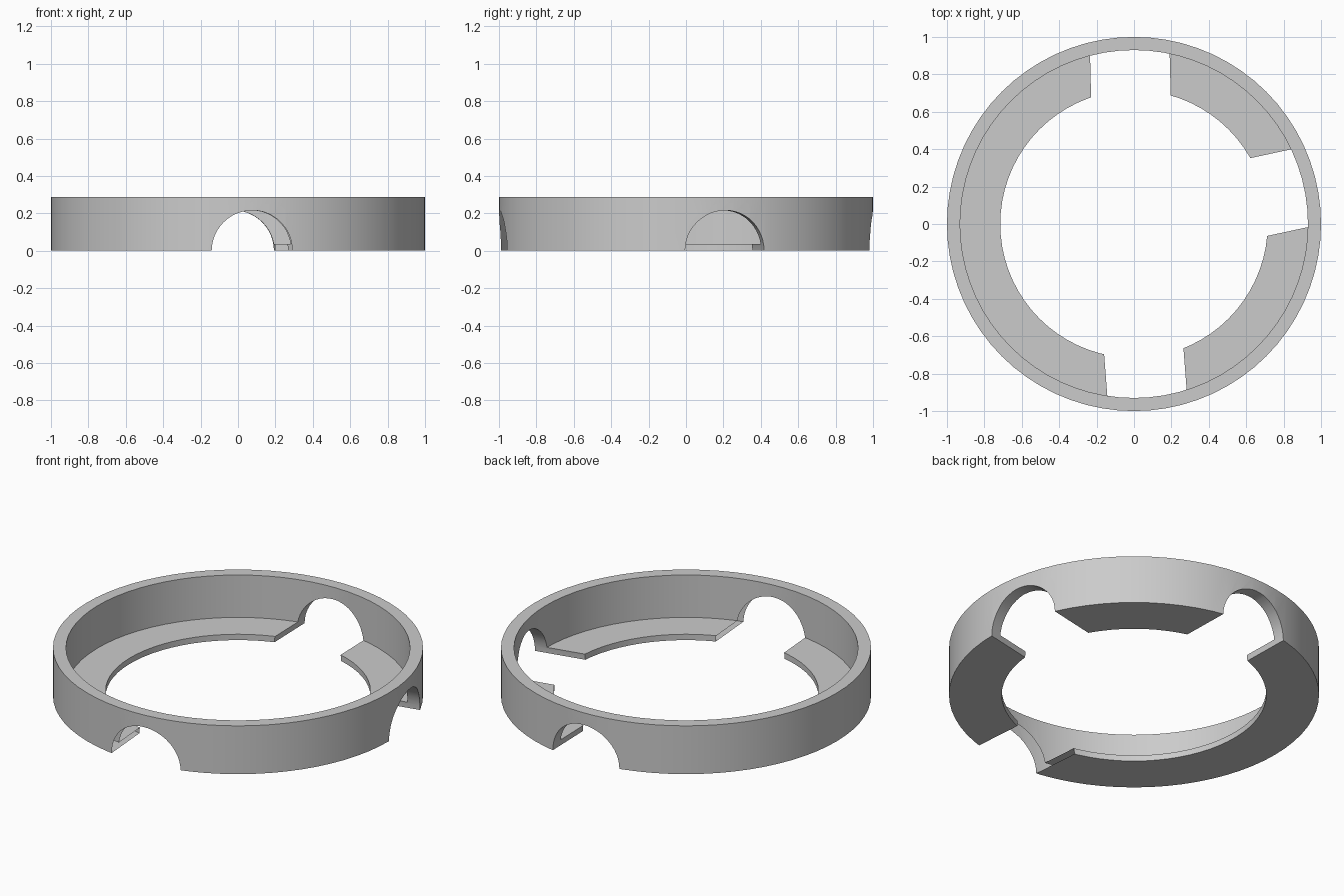
import bpy, bmesh
from math import radians, pi, cos, sin
from mathutils import Matrix, Vector

if "Cube" in bpy.data.objects:
    bpy.data.objects.remove(bpy.data.objects["Cube"])

SEGMENTS = 72
NOTCH_RADIUS = 0.216
NOTCH_ANGLES = (12.2, 91.4, -85.6)

grey = bpy.data.materials.new("plain grey")
grey.use_nodes = True
colour = (0.6, 0.6, 0.6, 1)
grey.diffuse_color = colour
grey.node_tree.nodes["Principled BSDF"].inputs["Base Color"].default_value = colour


def make_object(name, bm):
    bmesh.ops.recalc_face_normals(bm, faces=bm.faces)
    mesh = bpy.data.meshes.new(name)
    bm.to_mesh(mesh)
    bm.free()
    obj = bpy.data.objects.new(name, mesh)
    bpy.context.collection.objects.link(obj)
    obj.data.materials.append(grey)
    return obj


# Ring: L-shaped section (tall wall, thin inner ledge) spun around z
profile = [(0.715, 0), (1, 0), (1, 0.288), (0.93, 0.288), (0.93, 0.035), (0.715, 0.035)]
bm = bmesh.new()
verts = [bm.verts.new((r, 0, z)) for r, z in profile]
edges = [bm.edges.new((v, verts[(i + 1) % len(verts)])) for i, v in enumerate(verts)]
bmesh.ops.spin(bm, geom=verts + edges, cent=(0, 0, 0), axis=(0, 0, 1),
               angle=2 * pi, steps=SEGMENTS, use_merge=True)
bmesh.ops.remove_doubles(bm, verts=bm.verts, dist=0.0001)
ring = make_object("ledged_ring", bm)

# Arched notches: radial cylinders through the wall and ledge
for i, degrees in enumerate(NOTCH_ANGLES):
    a = radians(degrees)
    direction = Vector((cos(a), sin(a), 0))
    bm = bmesh.new()
    bmesh.ops.create_cone(
        bm, cap_ends=True, segments=48, radius1=NOTCH_RADIUS, radius2=NOTCH_RADIUS, depth=0.8,
        matrix=Matrix.Translation(direction * 0.85) @ direction.to_track_quat("Z", "Y").to_matrix().to_4x4())
    cutter = make_object(f"notch_cutter_{i}", bm)
    cutter.hide_render = True
    cut = ring.modifiers.new("notch", "BOOLEAN")
    cut.operation = "DIFFERENCE"
    cut.solver = "EXACT"
    cut.object = cutter
    bpy.context.view_layer.objects.active = ring
    bpy.ops.object.modifier_apply(modifier=cut.name)
    bpy.data.objects.remove(cutter)

# Smooth the curved walls, keep the rims sharp
bpy.ops.object.select_all(action="DESELECT")
ring.select_set(True)
bpy.context.view_layer.objects.active = ring
bpy.ops.object.shade_smooth_by_angle(angle=radians(30))
